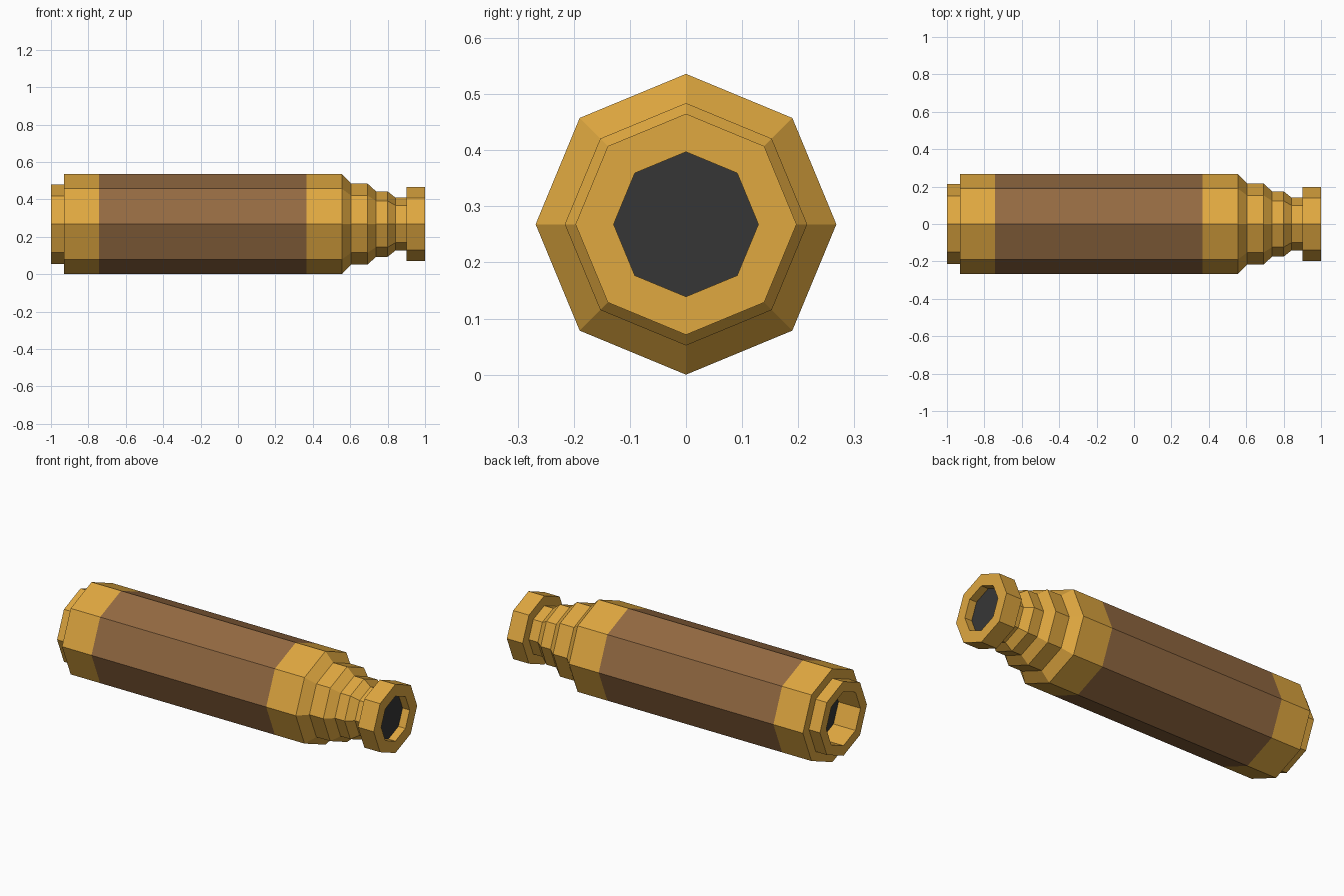
import bpy, bmesh, math
from mathutils import Vector

if "Cube" in bpy.data.objects:
    bpy.data.objects.remove(bpy.data.objects["Cube"])

SIDES = 8
AXIS_Z = 0.268


def material(name, rgb):
    m = bpy.data.materials.new(name)
    m.diffuse_color = (*rgb, 1.0)
    m.use_nodes = True
    m.node_tree.nodes["Principled BSDF"].inputs["Base Color"].default_value = m.diffuse_color
    return m


BRASS = material("brass", (0.745, 0.392, 0.051))
LEATHER = material("brown leather", (0.296, 0.144, 0.054))
GLASS = material("dark glass", (0.037, 0.037, 0.037))


def ring(bm, x, r):
    # octagon around the x axis with a corner pointing straight up
    return [bm.verts.new((x, r * math.cos(j * math.tau / SIDES),
                          AXIS_Z + r * math.sin(j * math.tau / SIDES)))
            for j in range(SIDES)]


def finish(bm, name, mat):
    mesh = bpy.data.meshes.new(name)
    bm.to_mesh(mesh)
    bm.free()
    mesh.materials.append(mat)
    obj = bpy.data.objects.new(name, mesh)
    bpy.context.collection.objects.link(obj)
    return obj


def lathe(name, profile, mat):
    # profile of (x, radius) points, outer side running towards +x
    bm = bmesh.new()
    rings = [ring(bm, x, r) for x, r in profile]
    for a, b in zip(rings, rings[1:]):
        for j in range(SIDES):
            k = (j + 1) % SIDES
            bm.faces.new((a[j], a[k], b[k], b[j]))
    return finish(bm, name, mat)


def disc(name, x, r, side, mat):
    bm = bmesh.new()
    verts = ring(bm, x, r)
    bm.faces.new(verts if side > 0 else verts[::-1])
    return finish(bm, name, mat)


# Wide end: hollow rim stepping out to the barrel collar
lathe("objective_collar", [(-0.86, 0.155), (-1.0, 0.155), (-1.0, 0.213),
                           (-0.93, 0.213), (-0.93, 0.268), (-0.743, 0.268)], BRASS)
disc("objective_lens", -0.86, 0.155, -1, GLASS)

# Leather wrapped barrel
lathe("leather_grip", [(-0.743, 0.268), (0.367, 0.268)], LEATHER)

# Narrow end: stepped draw tubes and flared hollow eyepiece
lathe("draw_tubes_and_eyepiece", [
    (0.367, 0.268), (0.555, 0.268), (0.605, 0.216), (0.693, 0.216),
    (0.738, 0.175), (0.80, 0.175), (0.842, 0.141), (0.90, 0.141),
    (0.90, 0.197), (1.0, 0.197), (1.0, 0.129), (0.955, 0.129)], BRASS)
disc("eyepiece_lens", 0.955, 0.129, 1, GLASS)
